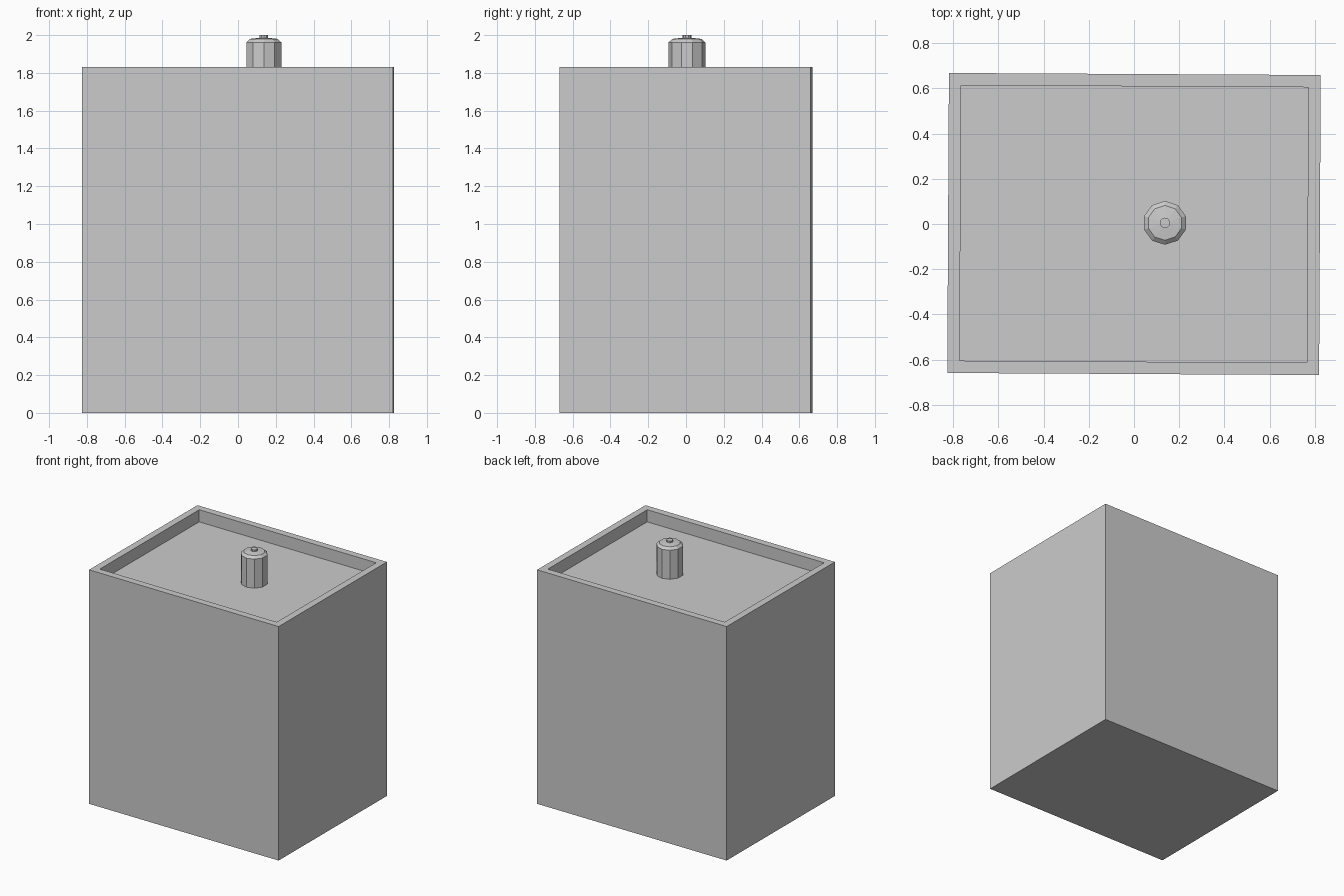
import bpy, bmesh, math
from mathutils import Matrix

cube = bpy.data.objects.get("Cube")
if cube:
    bpy.data.objects.remove(cube, do_unlink=True)

# One plain grey for everything
GREY = (0.6, 0.6, 0.6, 1.0)
grey = bpy.data.materials.new("plain grey")
grey.use_nodes = True
grey.diffuse_color = GREY
grey.node_tree.nodes["Principled BSDF"].inputs["Base Color"].default_value = GREY

TURN = -0.0055            # the box sits very slightly turned
HALF_X, HALF_Y, TOP = 0.823, 0.664, 1.83
RIM, FLOOR = 0.0545, 1.735


def finish(bm, name):
    bmesh.ops.recalc_face_normals(bm, faces=bm.faces)
    mesh = bpy.data.meshes.new(name)
    bm.to_mesh(mesh)
    bm.free()
    mesh.materials.append(grey)
    obj = bpy.data.objects.new(name, mesh)
    bpy.context.collection.objects.link(obj)
    return obj


def lathe(name, profile, sides, location):
    """Closed faceted solid from (radius, height) rings, bottom to top."""
    bm = bmesh.new()
    rings = []
    for r, z in profile:
        angles = [math.pi / 2 + math.tau * i / sides for i in range(sides)]
        rings.append([bm.verts.new((r * math.cos(a), r * math.sin(a), z)) for a in angles])
    for low, high in zip(rings, rings[1:]):
        for i in range(sides):
            j = (i + 1) % sides
            bm.faces.new((low[i], low[j], high[j], high[i]))
    bm.faces.new(rings[0][::-1])
    bm.faces.new(rings[-1])
    obj = finish(bm, name)
    obj.location = location
    return obj


# Box body with a shallow recessed top behind a raised rim
bm = bmesh.new()
bmesh.ops.create_cube(bm, size=1)
bmesh.ops.scale(bm, vec=(2 * HALF_X, 2 * HALF_Y, TOP), verts=bm.verts)
bmesh.ops.translate(bm, vec=(0, 0, TOP / 2), verts=bm.verts)
top = max(bm.faces, key=lambda f: f.calc_center_median().z)
bmesh.ops.inset_region(bm, faces=[top], thickness=RIM, use_even_offset=True)
result = bmesh.ops.extrude_discrete_faces(bm, faces=[top])
bmesh.ops.translate(bm, vec=(0, 0, FLOOR - TOP), verts=result["faces"][0].verts)
bmesh.ops.rotate(bm, matrix=Matrix.Rotation(TURN, 3, "Z"), verts=bm.verts)
finish(bm, "box_body")

# Ten-sided post with a chamfered cap and a tiny button on top
POST = (0.137, 0.005, 0)
lathe("post", [(0.097, FLOOR - 0.01), (0.097, 1.962), (0.077, 1.98), (0.023, 1.986)], 10, POST)
lathe("post_button", [(0.023, 1.975), (0.023, 2.0)], 10, POST)
